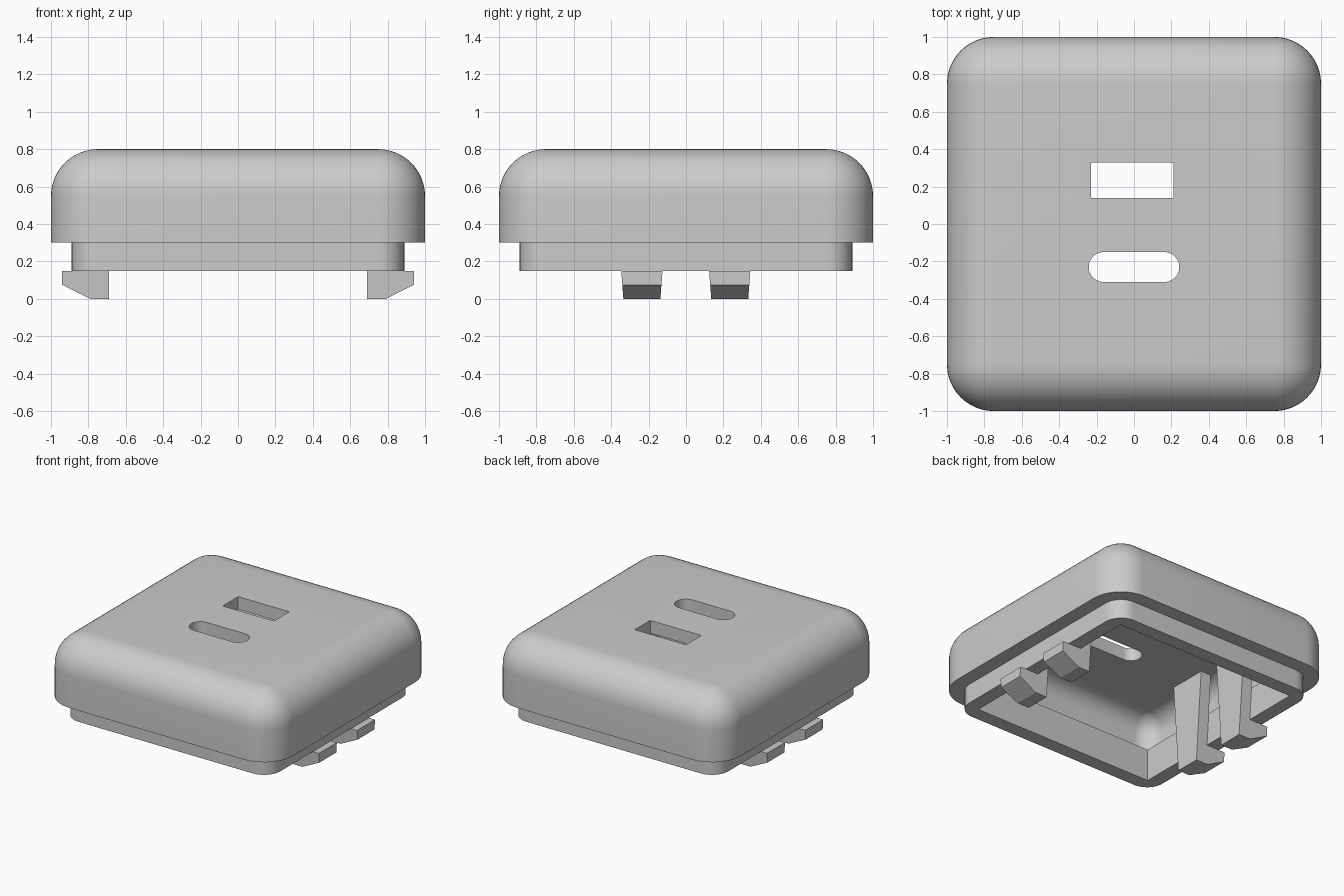
import bpy, bmesh, math

if "Cube" in bpy.data.objects:
    bpy.data.objects.remove(bpy.data.objects["Cube"])

grey = bpy.data.materials.new("light grey")
grey.diffuse_color = (0.6, 0.6, 0.6, 1)
grey.use_nodes = True
grey.node_tree.nodes["Principled BSDF"].inputs["Base Color"].default_value = grey.diffuse_color


def make_object(name, bm, smooth=False):
    bmesh.ops.remove_doubles(bm, verts=bm.verts, dist=0.0005)
    bmesh.ops.recalc_face_normals(bm, faces=bm.faces)
    mesh = bpy.data.meshes.new(name)
    bm.to_mesh(mesh)
    bm.free()
    mesh.materials.append(grey)
    ob = bpy.data.objects.new(name, mesh)
    bpy.context.collection.objects.link(ob)
    return ob


def smooth(ob):
    bpy.ops.object.select_all(action='DESELECT')
    ob.select_set(True)
    bpy.context.view_layer.objects.active = ob
    bpy.ops.object.shade_smooth_by_angle(angle=math.radians(30))


def rounded(hx, hy, r, seg=12):
    """Outline of a rounded rectangle, with the same point count for any radius."""
    pts = []
    for q, (sx, sy) in enumerate([(1, 1), (-1, 1), (-1, -1), (1, -1)]):
        for i in range(seg + 1):
            a = (q + i / seg) * math.pi / 2
            pts.append((sx * (hx - r) + r * math.cos(a), sy * (hy - r) + r * math.sin(a)))
    return pts


def loft(name, sections, closed=False, centre=(0, 0)):
    """Skin a list of (z, outline) sections, capped or joined end to start."""
    bm = bmesh.new()
    rings = [[bm.verts.new((x + centre[0], y + centre[1], z)) for x, y in o] for z, o in sections]
    n = len(rings[0])
    pairs = list(zip(rings, rings[1:]))
    if closed:
        pairs.append((rings[-1], rings[0]))
    else:
        bm.faces.new(rings[0])
        bm.faces.new(rings[-1])
    for a, b in pairs:
        for i in range(n):
            j = (i + 1) % n
            bm.faces.new((a[i], a[j], b[j], b[i]))
    return make_object(name, bm)


CORE = 0.75  # half size of the flat top, where all fillets start


def dome(z_centre, r, seg=12):
    """Sections of a fillet from the vertical wall up to the flat."""
    out = []
    for i in range(seg + 1):
        a = i / seg * math.pi / 2
        ro = r * math.cos(a)
        out.append((z_centre + r * math.sin(a), rounded(CORE + ro, CORE + ro, ro)))
    return out


# Cover shell: cavity ceiling, cavity wall, bottom edge, outer wall, outer top
inner = [(0.30, rounded(0.89, 0.89, 0.14))] + dome(0.56, 0.14)
outer = [(0.30, rounded(1, 1, 0.25))] + dome(0.55, 0.25)
cover = loft("cover", inner[::-1] + outer)

# Window and slot cut through the top
window = loft("window_cutter", [(z, rounded(0.22, 0.095, 0)) for z in (0.6, 0.9)], centre=(-0.01, 0.235))
slot = loft("slot_cutter", [(z, rounded(0.242, 0.08, 0.08)) for z in (0.6, 0.9)], centre=(0, -0.23))
for cutter in (window, slot):
    mod = cover.modifiers.new(cutter.name, 'BOOLEAN')
    mod.operation = 'DIFFERENCE'
    mod.solver = 'EXACT'
    mod.object = cutter
    bpy.context.view_layer.objects.active = cover
    bpy.ops.object.modifier_apply(modifier=mod.name)
    bpy.data.objects.remove(cutter)
smooth(cover)

# Locating lip: rounded outside, square inside
out_o, in_o = rounded(0.889, 0.889, 0.139), rounded(0.78, 0.78, 0)
lip = loft("lip", [(0.15, out_o), (0.40, out_o), (0.40, in_o), (0.15, in_o)], closed=True)
smooth(lip)

# Snap clips: hooked profile, widening towards the ceiling
PROFILE = [(0.69, 0), (0.79, 0), (0.94, 0.075), (0.94, 0.149), (0.779, 0.149), (0.779, 0.702), (0.69, 0.702)]
for side, sx in (("right", 1), ("left", -1)):
    for place, cy in (("front", -0.236), ("back", 0.234)):
        bm = bmesh.new()
        ends = [[bm.verts.new((sx * x, cy + s * (0.099 + 0.075 * z), z)) for x, z in PROFILE] for s in (-1, 1)]
        for e in ends:
            bm.faces.new(e)
        for i in range(len(PROFILE)):
            j = (i + 1) % len(PROFILE)
            bm.faces.new((ends[0][i], ends[0][j], ends[1][j], ends[1][i]))
        make_object(f"clip_{place}_{side}", bm)
